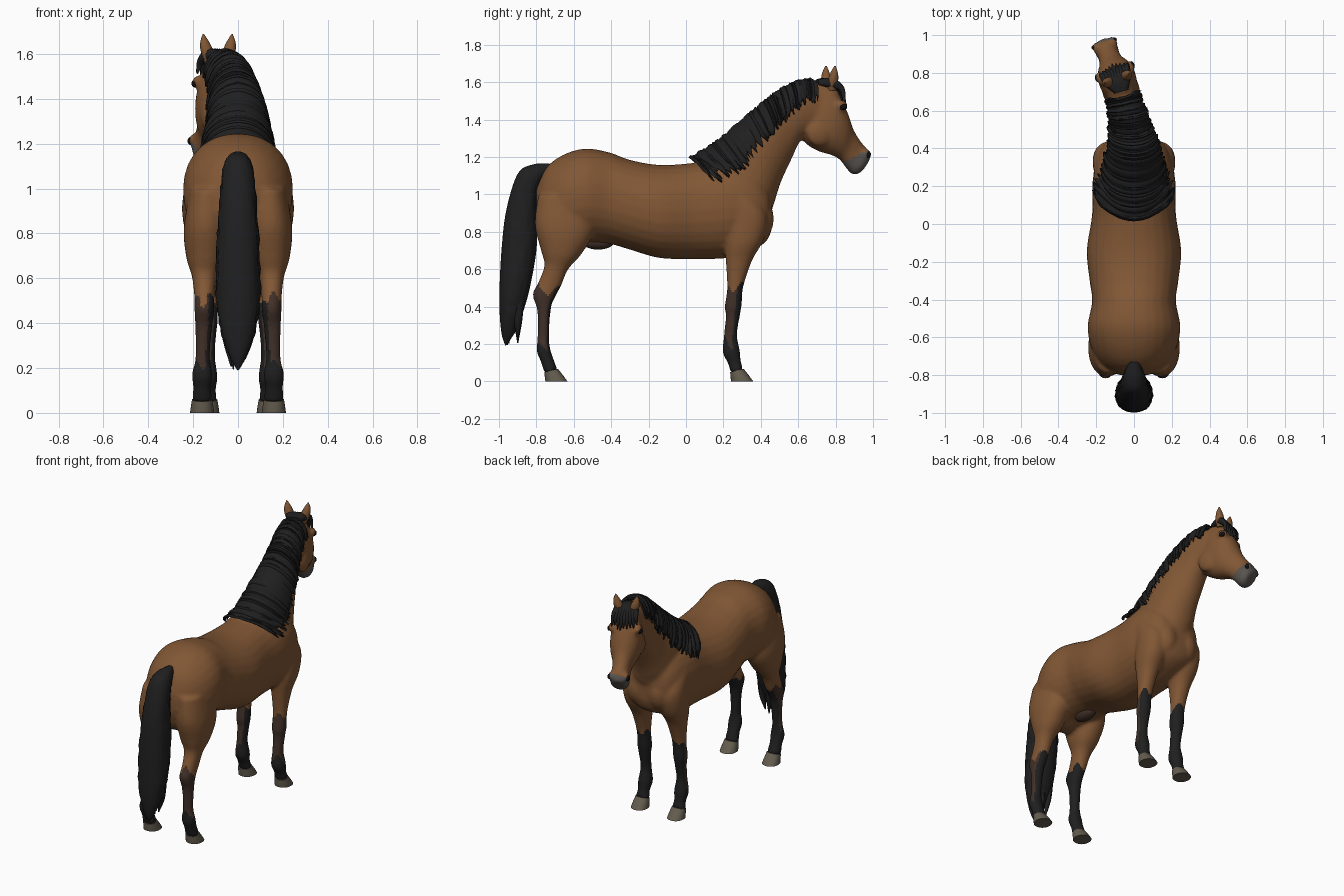
import bpy, bmesh, math, random
from mathutils import Vector, Matrix
from mathutils.bvhtree import BVHTree

random.seed(4)
if "Cube" in bpy.data.objects:
    bpy.data.objects.remove(bpy.data.objects["Cube"])


def material(name, r, g, b):
    m = bpy.data.materials.new(name)
    m.use_nodes = True
    m.diffuse_color = (r, g, b, 1)
    node = m.node_tree.nodes["Principled BSDF"]
    node.inputs["Base Color"].default_value = (r, g, b, 1)
    node.inputs["Roughness"].default_value = 0.8
    return m


COAT = material("bay coat", .22, .095, .035)
BLACK = material("black hair", .014, .014, .014)
DARK = material("dark brown leg", .052, .029, .021)
GREY = material("grey muzzle", .10, .09, .08)
HOOF = material("horn hoof", .13, .11, .08)
EYE = material("dark eye", .006, .005, .005)


def turn(p):
    """Swing the front of the neck and the head towards -x."""
    d = max(0, p.y - .4) if p.z > 1 else 0
    w = min(1, max(0, (p.y - .55) / .2)) if p.z > 1 else 0
    return Vector((p.x - .36 * d ** 1.4, p.y + .38 * w * p.x, p.z))


def spline(st, sub):
    """Smoothly interpolate a list of equal-length tuples."""
    out = []
    for i in range(len(st) - 1):
        a, b, c, d = (st[max(0, min(len(st) - 1, i + k))] for k in (-1, 0, 1, 2))
        for s in range(sub):
            t = s / sub
            out.append([q + .5 * t * (r - p + t * (2 * p - 5 * q + 4 * r - e
                        + t * (3 * (q - r) + e - p))) for p, q, r, e in zip(a, b, c, d)])
    return out + [list(st[-1])]


def ring_point(s, a, power=1.0):
    """Point on a section given by two edge points (y, z), centre x and half width."""
    x, y1, z1, y2, z2, hw = s
    c, n = (math.copysign(abs(f) ** power, f) for f in (math.cos(a), math.sin(a)))
    return Vector((x + hw * n, (y1 + y2) / 2 + (y1 - y2) / 2 * c,
                   (z1 + z2) / 2 + (z1 - z2) / 2 * c))


def loft(bm, st, side=1, seg=28, sub=5, power=.92, ridge=0):
    rings = []
    for k, s in enumerate(spline(st, sub)):
        ring = []
        for i in range(seg):
            a = math.tau * i / seg
            t = dict(enumerate(s))
            t[5] = s[5] * (1 + ridge * random.uniform(-1, 1) * (i % 2))
            p = ring_point([t[j] for j in range(6)], a, power)
            ring.append(bm.verts.new(turn(Vector((p.x * side, p.y, p.z)))))
        rings.append(ring)
    for r, q in zip(rings, rings[1:]):
        for i in range(seg):
            j = (i + 1) % seg
            bm.faces.new((r[i], r[j], q[j], q[i]))
    bm.faces.new(rings[0])
    bm.faces.new(rings[-1])


def ball(bm, x, y, z, rx, ry, rz):
    new = bmesh.ops.create_icosphere(bm, subdivisions=3, radius=1)["verts"]
    for v in new:
        v.co = turn(Vector((x + v.co.x * rx, y + v.co.y * ry, z + v.co.z * rz)))


def finish(bm, name, *mats, angle=50):
    bmesh.ops.recalc_face_normals(bm, faces=bm.faces[:])
    me = bpy.data.meshes.new(name)
    bm.to_mesh(me)
    bm.free()
    for m in mats:
        me.materials.append(m)
    me.shade_smooth()
    me.set_sharp_from_angle(angle=math.radians(angle))
    ob = bpy.data.objects.new(name, me)
    bpy.context.scene.collection.objects.link(ob)
    return ob


# Sections: centre x, upper or front edge (y, z), lower or back edge (y, z), half width
body = [(0, y, top, y, low, hw) for y, top, low, hw in (
    (-.80, 1.03, .86, .08), (-.75, 1.14, .75, .165), (-.66, 1.21, .71, .225),
    (-.54, 1.245, .74, .245), (-.41, 1.225, .735, .222), (-.3, 1.185, .705, .235),
    (-.14, 1.158, .66, .25), (.05, 1.17, .655, .222), (.22, 1.2, .66, .22),
    (.35, 1.17, .70, .195), (.43, 1.08, .75, .15), (.46, .98, .82, .08))]
neck = [(0, .03, 1.16, .40, .80, .16), (0, .2, 1.27, .46, .92, .15),
        (0, .36, 1.405, .505, 1.06, .12), (0, .5, 1.52, .56, 1.18, .095),
        (0, .62, 1.58, .615, 1.29, .083), (0, .72, 1.585, .68, 1.3, .072)]
head = [(0, .70, 1.605, .62, 1.40, .05), (0, .79, 1.575, .628, 1.29, .083),
        (0, .83, 1.5, .7, 1.235, .094), (0, .86, 1.43, .78, 1.21, .083),
        (0, .89, 1.35, .825, 1.185, .06), (0, .93, 1.285, .86, 1.14, .054),
        (0, .963, 1.245, .89, 1.108, .058), (0, .982, 1.2, .925, 1.112, .042)]
hind_leg = [(.13, -.5, .98, -.79, 1, .085), (.142, -.495, .8, -.808, .84, .1),
            (.145, -.56, .68, -.775, .70, .085), (.15, -.63, .6, -.757, .62, .056),
            (.15, -.668, .51, -.79, .53, .045), (.15, -.7, .45, -.82, .465, .044),
            (.153, -.722, .39, -.795, .38, .038), (.157, -.732, .25, -.793, .25, .032),
            (.16, -.727, .18, -.798, .165, .046), (.16, -.708, .12, -.778, .11, .04),
            (.16, -.686, .06, -.757, .045, .046)]
front_leg = [(.12, .33, 1.06, .15, 1.04, .08), (.13, .43, .9, .22, .9, .088),
             (.13, .42, .77, .208, .74, .085), (.132, .36, .66, .212, .65, .062),
             (.133, .325, .57, .218, .57, .05), (.134, .303, .49, .22, .49, .044),
             (.135, .298, .41, .207, .4, .045), (.135, .288, .35, .213, .35, .038),
             (.135, .273, .25, .203, .25, .033), (.136, .288, .165, .197, .155, .045),
             (.137, .293, .11, .223, .1, .038), (.137, .307, .06, .24, .045, .045)]

# Skin: all flesh parts fused into one smooth surface
bm = bmesh.new()
for part in (body, neck, head):
    loft(bm, part)
for side in (1, -1):
    loft(bm, hind_leg, side)
    loft(bm, front_leg, side)
    ball(bm, side * .078, .80, 1.475, .022, .035, .03)       # brow
    ball(bm, side * .06, .70, 1.33, .035, .065, .075)        # cheek
    ball(bm, side * .042, .945, 1.215, .022, .03, .03)       # nostril flare
    ball(bm, side * .075, .38, .87, .085, .09, .12)          # breast muscle
skin = finish(bm, "horse_skin")
mod = skin.modifiers.new("fuse", "REMESH")
mod.mode, mod.voxel_size = "VOXEL", .011
mod = skin.modifiers.new("soften", "SMOOTH")
mod.factor, mod.iterations = .5, 6
bpy.context.view_layer.update()
graph = bpy.context.evaluated_depsgraph_get()
fused = bpy.data.meshes.new_from_object(skin.evaluated_get(graph))
skin.modifiers.clear()
skin.data = fused
fused.materials.clear()
for m in (COAT, BLACK, DARK, GREY):
    fused.materials.append(m)
fused.shade_smooth()

# Coat markings: dark legs and grey muzzle
for f in fused.polygons:
    c, n = f.center, f.normal
    wave = .02 * math.sin(c.x * 90) + .02 * math.sin(c.y * 70)
    if c.z < .2 + wave:
        f.material_index = 1
    elif c.z < .5 + wave:
        lead = n.y > .25 if c.y > 0 else n.y > .6
        f.material_index = 1 if lead or n.x * c.x < -.06 else 2
    elif c.z > 1 and c.y * .45 - c.z * .9 > -.675:
        f.material_index = 3

# Mane: a ragged sheet draped over the crest
tree = BVHTree.FromPolygons([v.co for v in fused.vertices],
                            [p.vertices[:] for p in fused.polygons])
bm = bmesh.new()
rows, cols = spline(neck, 26), 9
grid = []
for i, s in enumerate(rows[:-10]):
    t = i / len(rows)
    reach = [math.radians(68 + 12 * math.sin(math.pi * t) - 8 * t
                          + random.uniform(-13, 9)) for k in (0, 1)]
    lift = .010 + .010 * random.random()
    row = []
    for j in range(-cols, cols + 1):
        p = turn(ring_point(s, reach[j > 0] * j / cols))
        near, normal, _, _ = tree.find_nearest(p)
        row.append(bm.verts.new(near + normal * (lift + .012 * (1 - abs(j) / cols))))
    grid.append(row)
for r, q in zip(grid, grid[1:]):
    for j in range(2 * cols):
        bm.faces.new((r[j], r[j + 1], q[j + 1], q[j]))
mane = finish(bm, "mane", BLACK)
mod = mane.modifiers.new("thickness", "SOLIDIFY")
mod.thickness, mod.offset = .012, -1

# Forelock: locks fanning over the forehead
bm = bmesh.new()
for k in range(-4, 5):
    e = random.uniform(-.03, .02)
    loft(bm, [(k * .004, .70, 1.615, .70, 1.58, .02), (k * .012, .765, 1.622, .755, 1.57, .022),
              (k * .016, .82, 1.575, .80, 1.55, .016),
              (k * .019, .85 - abs(k) * .006, 1.5 + e, .835 - abs(k) * .006, 1.49 + e, .003)],
         seg=8)
finish(bm, "forelock", BLACK)

# Tail: a full brush with ridged hair and loose tips
bm = bmesh.new()
loft(bm, [(0, -.73, 1.165, -.74, 1.09, .03), (0, -.82, 1.16, -.79, 1.04, .06),
          (0, -.9, 1.11, -.80, .95, .073), (0, -.96, .92, -.797, .85, .085),
          (0, -.985, .72, -.80, .7, .096), (0, -.997, .5, -.835, .5, .096),
          (0, -.996, .36, -.875, .36, .075), (0, -.985, .25, -.91, .27, .04),
          (0, -.965, .19, -.955, .2, .006)], seg=44, sub=6, ridge=.07)
for k in range(-3, 4):
    y, e = -.93 + .035 * math.cos(k * 2), random.uniform(0, .05)
    loft(bm, [(k * .02, y - .03, .45, y + .03, .45, .02), (k * .017, y - .025, .33, y + .02, .33, .018),
              (k * .01, y - .006, .19 + e, y, .19 + e, .003)], seg=8)
finish(bm, "tail", BLACK)

# Hooves
for name, y, x in (("hind", -.755, .16), ("front", .238, .137)):
    for side, word in ((1, "left"), (-1, "right")):
        bm = bmesh.new()
        loft(bm, [(x, y + .07, .068, y - .002, .05, .045), (x, y + .097, .034, y, .025, .05),
                  (x, y + .122, 0, y + .003, 0, .054)], side, sub=3)
        finish(bm, f"{word}_{name}_hoof", HOOF)

# Ears, eyes and nostrils
for side, word in ((1, "left"), (-1, "right")):
    bm = bmesh.new()
    loft(bm, [(.036, .785, 1.555, .745, 1.555, .022), (.048, .793, 1.61, .742, 1.605, .027),
              (.058, .788, 1.65, .752, 1.65, .02), (.064, .776, 1.688, .77, 1.688, .003)],
         side, seg=16)
    bm.normal_update()
    finish(bm, word + "_ear", COAT)
    bm = bmesh.new()
    ball(bm, side * .09, .806, 1.468, .014, .021, .017)
    finish(bm, word + "_eye", EYE)
    bm = bmesh.new()
    ball(bm, side * .054, .955, 1.212, .012, .012, .018)
    finish(bm, word + "_nostril", EYE)

# Sheath under the belly
bm = bmesh.new()
ball(bm, 0, -.47, .745, .045, .085, .04)
finish(bm, "sheath", DARK)
